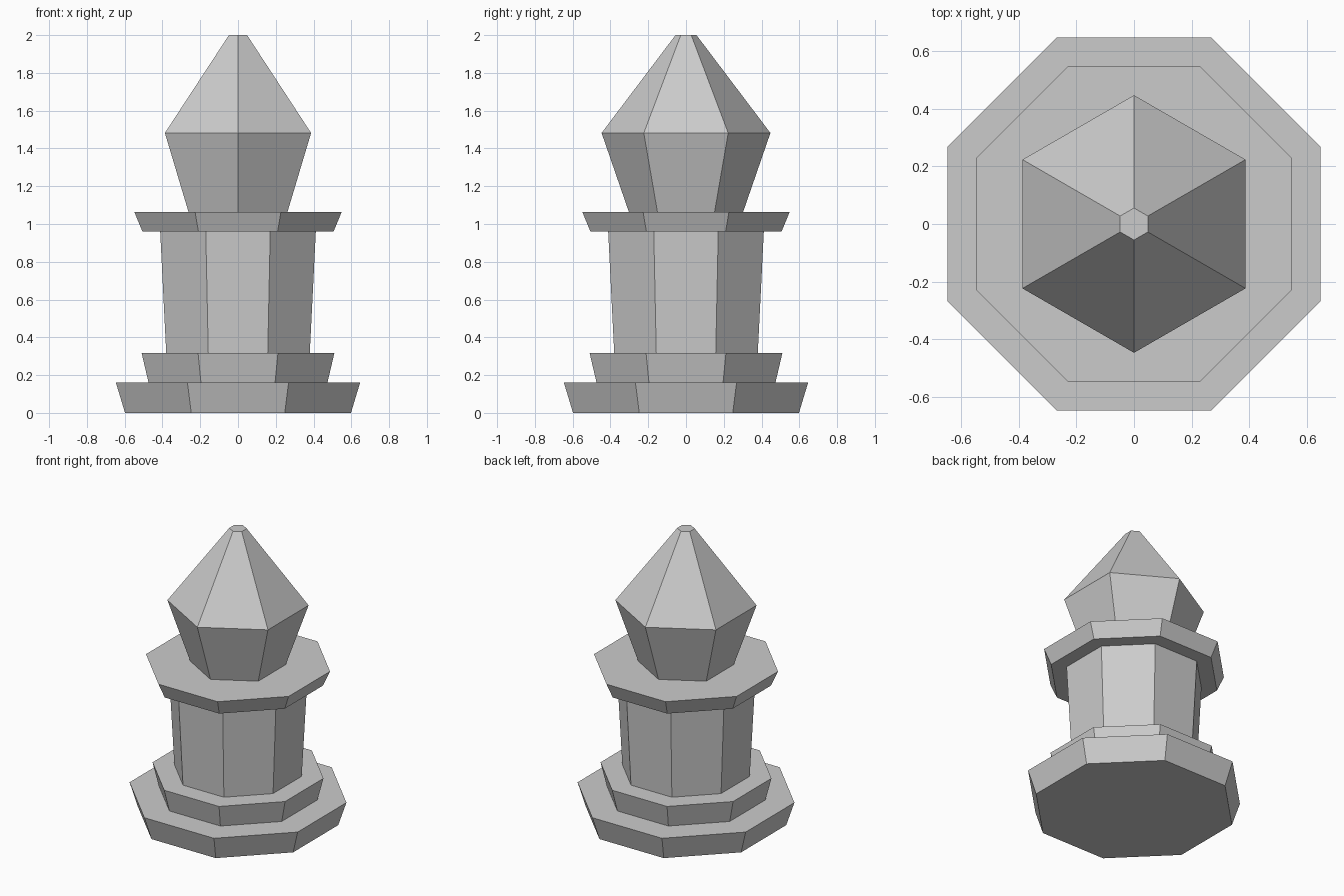
import bpy
import bmesh
from math import cos, sin, pi

cube = bpy.data.objects.get("Cube")
if cube:
    bpy.data.objects.remove(cube, do_unlink=True)

# One plain stone colour for the whole model
stone = bpy.data.materials.new("light grey stone")
stone.use_nodes = True
stone.diffuse_color = (0.6, 0.6, 0.6, 1)
stone.node_tree.nodes["Principled BSDF"].inputs["Base Color"].default_value = (0.6, 0.6, 0.6, 1)


def tapered_prism(name, sides, profile):
    """Closed flat-faced prism; profile lists (half width across flats, height)."""
    bm = bmesh.new()
    rings = []
    for half_width, z in profile:
        r = half_width / cos(pi / sides)
        angles = [(2 * i + 1) * pi / sides for i in range(sides)]
        rings.append([bm.verts.new((r * cos(a), r * sin(a), z)) for a in angles])
    for low, high in zip(rings, rings[1:]):
        for i in range(sides):
            j = (i + 1) % sides
            bm.faces.new((low[i], low[j], high[j], high[i]))
    bm.faces.new(rings[0][::-1])
    bm.faces.new(rings[-1])
    mesh = bpy.data.meshes.new(name)
    bm.to_mesh(mesh)
    bm.free()
    mesh.materials.append(stone)
    obj = bpy.data.objects.new(name, mesh)
    bpy.context.collection.objects.link(obj)
    return obj


# Octagonal stepped base, column and collar
tapered_prism("base_plinth", 8, [(0.598, 0), (0.647, 0.162)])
tapered_prism("upper_plinth", 8, [(0.474, 0.162), (0.51, 0.316)])
tapered_prism("column", 8, [(0.38, 0.316), (0.412, 0.96)])
tapered_prism("collar", 8, [(0.506, 0.96), (0.549, 1.064)])

# Six-sided pointed head with a small flat tip
tapered_prism("head", 6, [(0.262, 1.064), (0.387, 1.482), (0.048, 2.0)])
